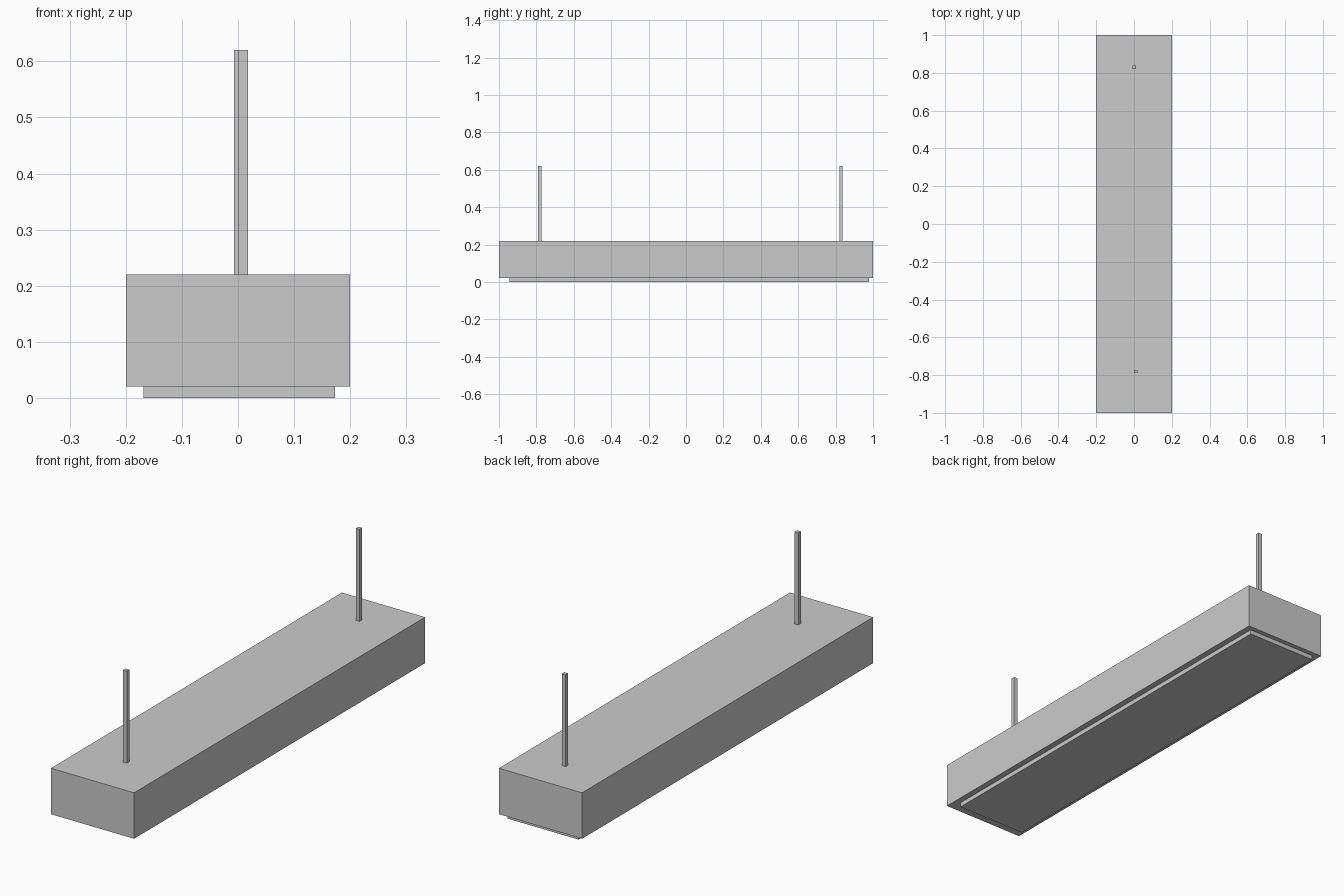
import bpy

if "Cube" in bpy.data.objects:
    bpy.data.objects.remove(bpy.data.objects["Cube"])


def box(name, x, y, z):
    """Axis-aligned box from (min, max) ranges."""
    bpy.ops.mesh.primitive_cube_add(
        size=1, location=[(a + b) / 2 for a, b in (x, y, z)])
    ob = bpy.context.object
    ob.name = name
    ob.scale = [b - a for a, b in (x, y, z)]
    bpy.ops.object.transform_apply(location=False, rotation=False, scale=True)
    return ob


# Main housing of the hanging lamp
box("lamp_housing", (-0.2, 0.2), (-1, 1), (0.02, 0.22))

# Light panel under the housing, slightly off centre
box("light_panel", (-0.168, 0.173), (-0.943, 0.979), (0, 0.02))

# Two square hanging rods
for name, cx, cy in (("front_rod", 0.009, -0.781), ("back_rod", 0.002, 0.829)):
    box(name, (cx - 0.009, cx + 0.009), (cy - 0.009, cy + 0.009), (0.22, 0.62))
